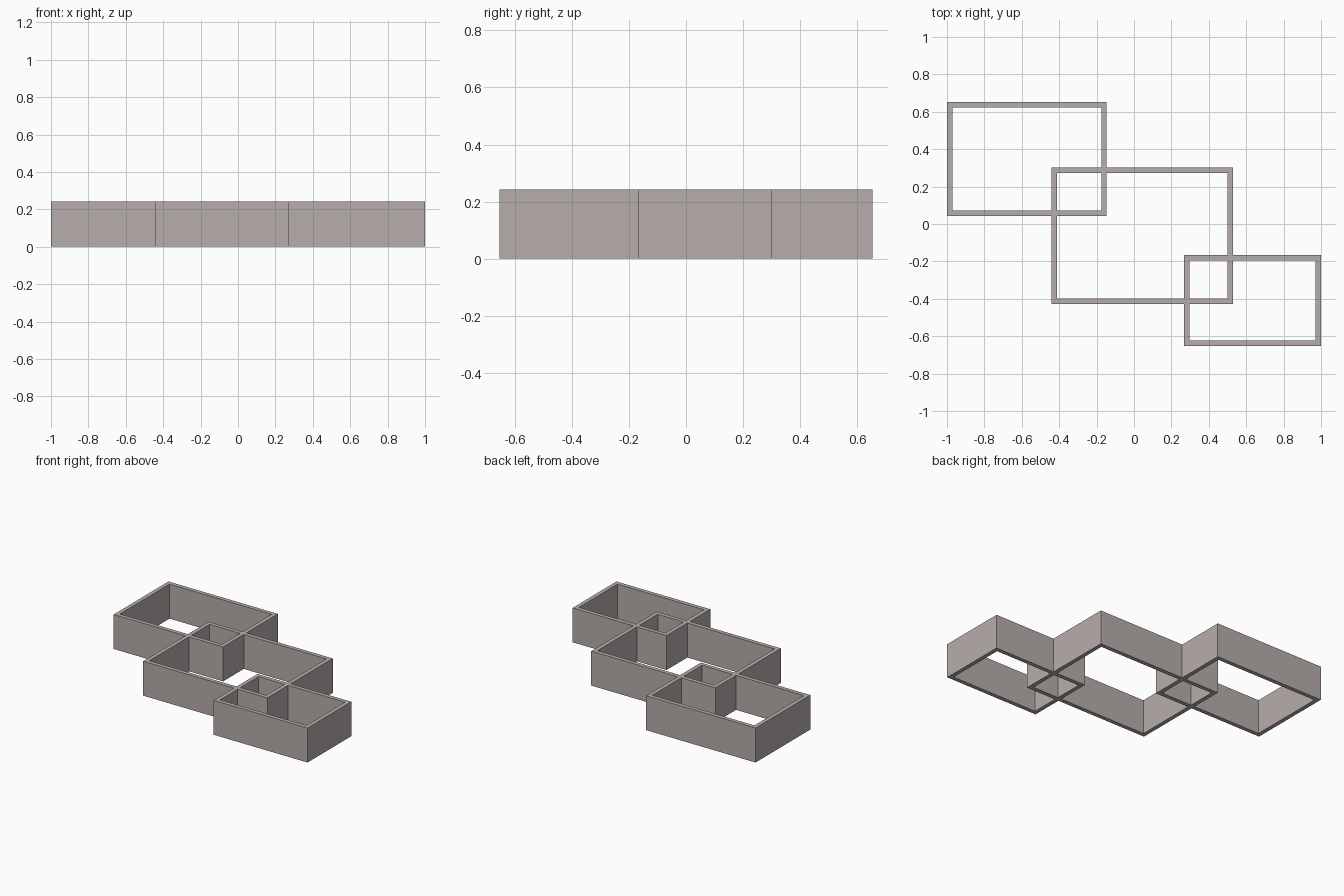
import bpy
import bmesh

if "Cube" in bpy.data.objects:
    bpy.data.objects.remove(bpy.data.objects["Cube"])

HEIGHT = 0.243
WALL = 0.029

stone = bpy.data.materials.new("warm grey")
stone.diffuse_color = (0.47, 0.42, 0.41, 1.0)
stone.use_nodes = True
stone.node_tree.nodes["Principled BSDF"].inputs["Base Color"].default_value = stone.diffuse_color


def wall_frame(name, x0, x1, y0, y1):
    """Open rectangular ring of walls with mitred corners."""
    def loop(inset, z):
        a, b, c, d = x0 + inset, x1 - inset, y0 + inset, y1 - inset
        return [bm.verts.new(p) for p in
                ((a, c, z), (b, c, z), (b, d, z), (a, d, z))]

    bm = bmesh.new()
    # Cross-section corners, swept around the rectangle
    rings = [loop(0, 0), loop(0, HEIGHT), loop(WALL, HEIGHT), loop(WALL, 0)]
    for r in range(4):
        lower, upper = rings[r], rings[(r + 1) % 4]
        for i in range(4):
            j = (i + 1) % 4
            bm.faces.new((lower[i], lower[j], upper[j], upper[i]))
    bmesh.ops.recalc_face_normals(bm, faces=bm.faces)
    mesh = bpy.data.meshes.new(name)
    bm.to_mesh(mesh)
    bm.free()
    mesh.materials.append(stone)
    obj = bpy.data.objects.new(name, mesh)
    bpy.context.collection.objects.link(obj)
    return obj


# Three overlapping rectangular frames stepping down the diagonal
wall_frame("back_left_frame", -1.0, -0.146, 0.043, 0.653)
wall_frame("middle_frame", -0.441, 0.528, -0.427, 0.302)
wall_frame("front_right_frame", 0.268, 1.0, -0.653, -0.166)
